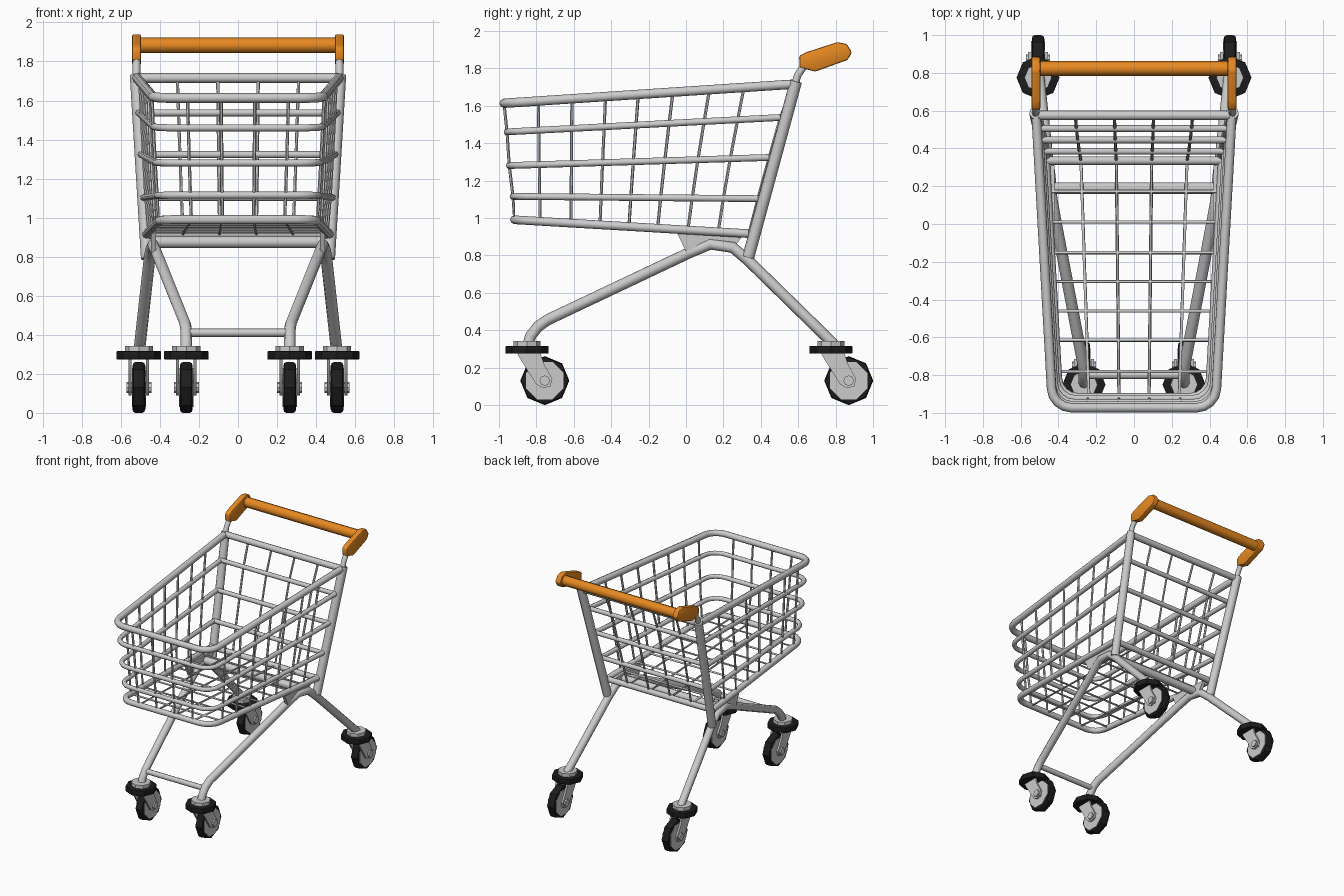
import bpy, bmesh, math
from mathutils import Matrix, Vector

if "Cube" in bpy.data.objects:
    bpy.data.objects.remove(bpy.data.objects["Cube"])


def material(name, rgb):
    m = bpy.data.materials.new(name)
    m.diffuse_color = (*rgb, 1)
    m.use_nodes = True
    m.node_tree.nodes["Principled BSDF"].inputs["Base Color"].default_value = m.diffuse_color
    return m


ORANGE = material("orange", (0.8, 0.25, 0.015))
BLACK = material("black", (0.012, 0.012, 0.012))


def finish(ob, mat=None, angle=50):
    if mat:
        ob.data.materials.append(mat)
    bpy.ops.object.select_all(action='DESELECT')
    ob.select_set(True)
    bpy.context.view_layer.objects.active = ob
    if ob.type == 'CURVE':
        bpy.ops.object.convert(target='MESH')
    bpy.ops.object.shade_smooth_by_angle(angle=math.radians(angle))


def tubes(name, paths, r, mat=None, res=2):
    cu = bpy.data.curves.new(name, 'CURVE')
    cu.dimensions = '3D'
    cu.bevel_depth, cu.bevel_resolution, cu.use_fill_caps = r, res, True
    for p in paths:
        s = cu.splines.new('POLY')
        s.points.add(len(p) - 1)
        for q, co in zip(s.points, p):
            q.co = (*co, 1)
    ob = bpy.data.objects.new(name, cu)
    bpy.context.collection.objects.link(ob)
    finish(ob, mat)


def from_bmesh(name, bm, mat=None, angle=35):
    bmesh.ops.recalc_face_normals(bm, faces=bm.faces)
    me = bpy.data.meshes.new(name)
    bm.to_mesh(me)
    bm.free()
    ob = bpy.data.objects.new(name, me)
    bpy.context.collection.objects.link(ob)
    finish(ob, mat, angle)


def plate(name, profile, x0, x1, mat=None, bevel=0):
    """Extrude a (y, z) outline from x0 to x1."""
    bm = bmesh.new()
    f = bm.faces.new([bm.verts.new((x0, y, z)) for y, z in profile])
    ext = bmesh.ops.extrude_face_region(bm, geom=[f])['geom']
    bmesh.ops.translate(bm, vec=(x1 - x0, 0, 0),
                        verts=[v for v in ext if isinstance(v, bmesh.types.BMVert)])
    if bevel:
        bmesh.ops.bevel(bm, geom=bm.edges[:], offset=bevel, segments=2, affect='EDGES', profile=0.5)
    from_bmesh(name, bm, mat)


def disc(name, loc, r, depth, axis='Z', sides=8, mat=None, bevel=0, turn=0.0):
    bm = bmesh.new()
    bmesh.ops.create_cone(bm, cap_ends=True, segments=sides, radius1=r, radius2=r, depth=depth)
    if bevel:
        rim = [e for e in bm.edges if abs(e.verts[0].co.z - e.verts[1].co.z) < 1e-5]
        bmesh.ops.bevel(bm, geom=rim, offset=bevel, segments=2, affect='EDGES', profile=0.5)
    rot = Matrix.Rotation(math.pi / 2, 4, 'Y') if axis == 'X' else Matrix()
    bm.transform(Matrix.Translation(loc) @ rot @ Matrix.Rotation(turn, 4, 'Z'))
    from_bmesh(name, bm, mat)


def mirrored(path):
    return [path, [(-x, y, z) for x, y, z in path]]


# Basket levels, top to bottom: front y, front z, back y, back z, front half width, back half width
LEVELS = [(-.973, 1.613, .575, 1.715, .431, .518),
          (-.957, 1.46, .505, 1.537, .424, .508),
          (-.945, 1.28, .445, 1.323, .415, .496),
          (-.925, 1.115, .385, 1.103, .406, .483),
          (-.918, .99, .335, .916, .398, .468)]
NAMES = ["basket_rim", "upper_rail", "middle_rail", "lower_rail", "basket_floor_frame"]
RADII = [.025, .018, .018, .018, .023]
CORNER = .1


def on_level(L, y, fx=1):
    yf, zf, yb, zb, wf, wb = L
    t = (y - yf) / (yb - yf)
    return Vector((fx * (wf + (wb - wf) * t), y, zf + (zb - zf) * t))


# Basket rails with rounded front corners, plus a straight bar across the back
for L, name, r in zip(LEVELS, NAMES, RADII):
    half = [on_level(L, L[2])]
    for i in range(5):
        a = i / 4 * math.pi / 2
        p = on_level(L, L[0] + CORNER * (1 - math.sin(a)))
        p.x -= CORNER * (1 - math.cos(a))
        half.insert(1, p)
    half = [half[0]] + half[:0:-1]
    left = [Vector((-p.x, p.y, p.z)) for p in reversed(half)]
    tubes(name, [half + left, [half[0], left[-1]]], r)

# Wires across the floor and up both sides
paths = []
tops = [-.79, -.61, -.43, -.255, -.07, .125, .31]
bottoms = [-.78, -.615, -.46, -.305, -.152, .01, .172]
for yt, yb in zip(tops, bottoms):
    side = [on_level(L, yt + (yb - yt) * (LEVELS[0][1] - L[1]) / .623) for L in LEVELS]
    paths.append(side + [Vector((-p.x, p.y, p.z)) for p in reversed(side)])
tubes("cross_wires", paths, .0085, res=1)

# Wires running down the front, along the floor and up the back
paths = []
for f in (-.6, -.2, .2, .6):
    paths.append([on_level(L, L[0], f) for L in LEVELS] +
                 [on_level(L, L[2], f) for L in reversed(LEVELS)])
tubes("long_wires", paths, .0085, res=1)

# Uprights and bent handle posts
tubes("rear_upright", mirrored([(.465, .333, .79), (.522, .588, 1.73)]), .033)
tubes("handle_post", mirrored([(.52, .575, 1.69), (.52, .598, 1.765), (.519, .63, 1.81), (.519, .68, 1.838)]), .02)

# Legs, one bent tube per side, plus cross bars
tubes("leg_frame", mirrored([(.505, .79, .325), (.455, .33, .775), (.445, .25, .842), (.435, .13, .86),
                             (.415, .02, .815), (.27, -.74, .455), (.265, -.79, .42),
                             (.265, -.83, .37), (.265, -.845, .32)]), .03)
tubes("front_leg_bar", [[(-.265, -.8, .41), (.265, -.8, .41)]], .021)
tubes("under_basket_bar", [[(-.43, .19, .875), (.43, .19, .875)]], .031)

# Gusset plates, handle ends and casters on both sides
for s, side in ((1, "right"), (-1, "left")):
    plate("gusset_" + side, [(-.055, .935), (.31, .915), (.26, .845), (.13, .855), (0, .82)],
          s * .42, s * .445)
    plate("handle_end_" + side,
          [(.605, 1.865), (.64, 1.885), (.81, 1.94), (.86, 1.93), (.887, 1.885), (.865, 1.845),
           (.69, 1.782), (.607, 1.805)], s * .496, s * .543, ORANGE, .01)
    for cx, cy, end in ((.265, -.85, "front"), (.508, .775, "rear")):
        x, tag = s * cx, f"_{end}_{side}"
        disc("caster_cap" + tag, (x, cy, .328), .072, .03)
        disc("caster_bumper" + tag, (x, cy, .295), .114, .042, mat=BLACK, bevel=.003)
        wheel = (x, cy + .095, .13)
        disc("tyre" + tag, wheel, .131, .066, 'X', 8, BLACK, .018)
        disc("hub" + tag, wheel, .108, .072, 'X', 8, turn=math.pi / 8)
        disc("axle" + tag, wheel, .028, .128, 'X')
        for k in (1, -1):
            plate("fork" + tag, [(-.055 + cy, .285), (.07 + cy, .285), (.09 + cy, .22), (.135 + cy, .14),
                                 (.125 + cy, .1), (.085 + cy, .09), (.05 + cy, .11), (-.045 + cy, .26)],
                  x + k * .038, x + k * .052)

# Handle bar
tubes("handle_bar", [[(-.505, .823, 1.883), (.505, .823, 1.883)]], .04, mat=ORANGE)
